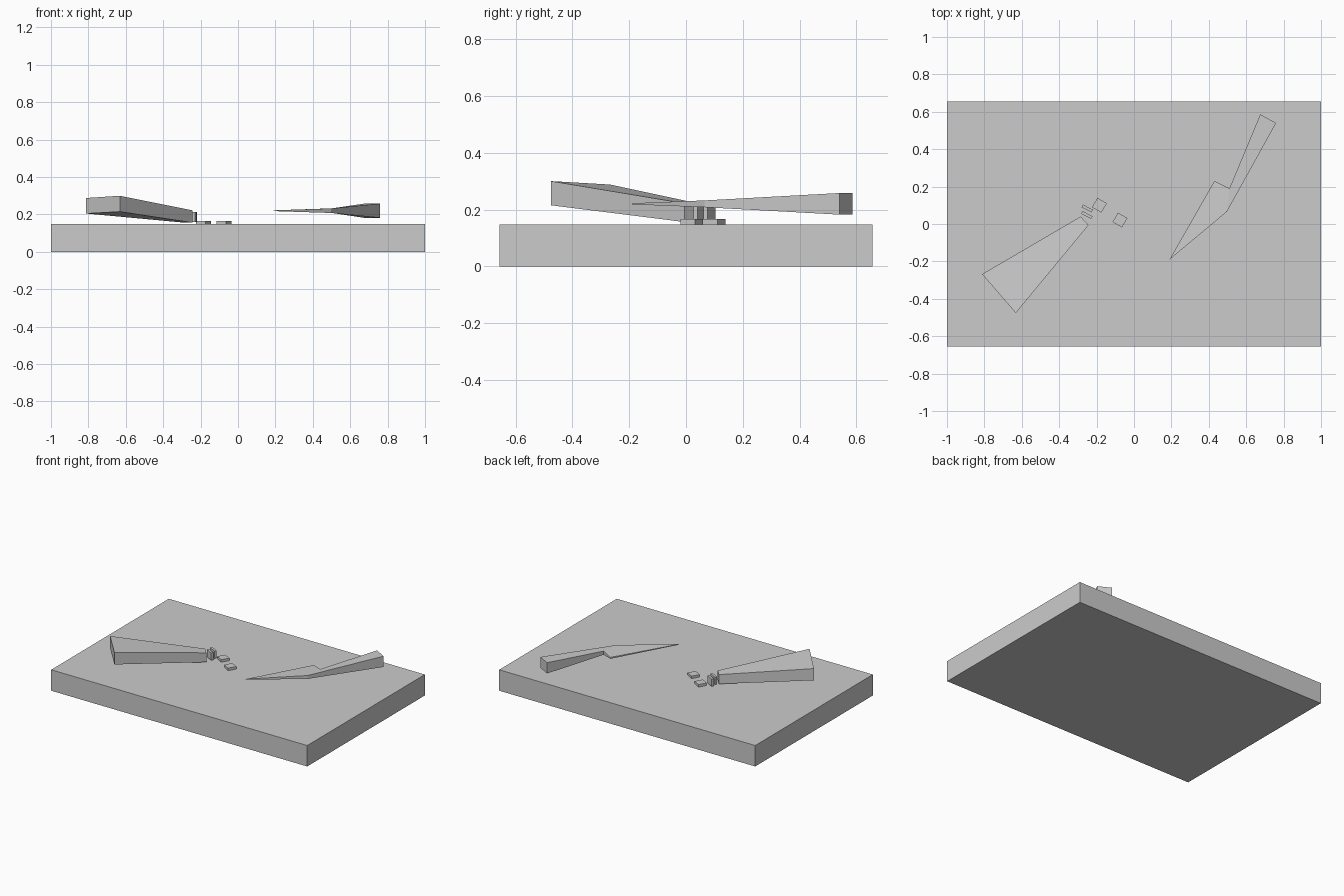
import bpy, bmesh
from math import radians

if "Cube" in bpy.data.objects:
    bpy.data.objects.remove(bpy.data.objects["Cube"])


def box(name, centre, size, turn=0):
    bpy.ops.mesh.primitive_cube_add(size=1, location=centre, rotation=(0, 0, radians(turn)))
    ob = bpy.context.object
    ob.name = name
    ob.scale = size
    return ob


def slab(name, points, panels):
    """Solid from plan points (x, y, z_low, z_high) and counter-clockwise panels."""
    bm = bmesh.new()
    low = [bm.verts.new((x, y, a)) for x, y, a, b in points]
    high = [bm.verts.new((x, y, b)) for x, y, a, b in points]
    for p in panels:
        bm.faces.new([high[i] for i in p])
        bm.faces.new([low[i] for i in reversed(p)])
    n = len(points)
    for i in range(n):
        j = (i + 1) % n
        bm.faces.new((low[i], low[j], high[j], high[i]))
    bmesh.ops.recalc_face_normals(bm, faces=bm.faces)
    me = bpy.data.meshes.new(name)
    bm.to_mesh(me)
    bm.free()
    ob = bpy.data.objects.new(name, me)
    bpy.context.collection.objects.link(ob)
    return ob


# cutting board
box("cutting_board", (0, 0, 0.074), (2, 1.312, 0.148))

# tapered vegetable lying on the board
slab("carrot", [(-0.812, -0.268, 0.205, 0.288), (-0.632, -0.476, 0.215, 0.30),
                (-0.243, -0.006, 0.156, 0.222), (-0.285, 0.04, 0.156, 0.222)],
     [(0, 1, 2, 3)])

# slices still standing at the cut end
for i, (x, y) in enumerate([(-0.252, 0.048), (-0.25, 0.083)]):
    box(f"standing_slice_{i + 1}", (x, y, 0.186), (0.06, 0.016, 0.052), -28)

# slices fallen flat
for i, (x, y) in enumerate([(-0.185, 0.1), (-0.075, 0.021)]):
    box(f"fallen_slice_{i + 1}", (x, y, 0.157), (0.058, 0.058, 0.018), -30)

# knife: tip, spine bend, handle end pair, notch, heel, with half thickness
Z = 0.22
outline = [(0.19, -0.19, 0.002), (0.497, 0.066, 0.012), (0.76, 0.54, 0.038),
           (0.675, 0.586, 0.038), (0.51, 0.19, 0.013), (0.43, 0.23, 0.005)]
slab("knife", [(x, y, Z - h, Z + h) for x, y, h in outline],
     [(0, 1, 4, 5), (1, 2, 3, 4)])
